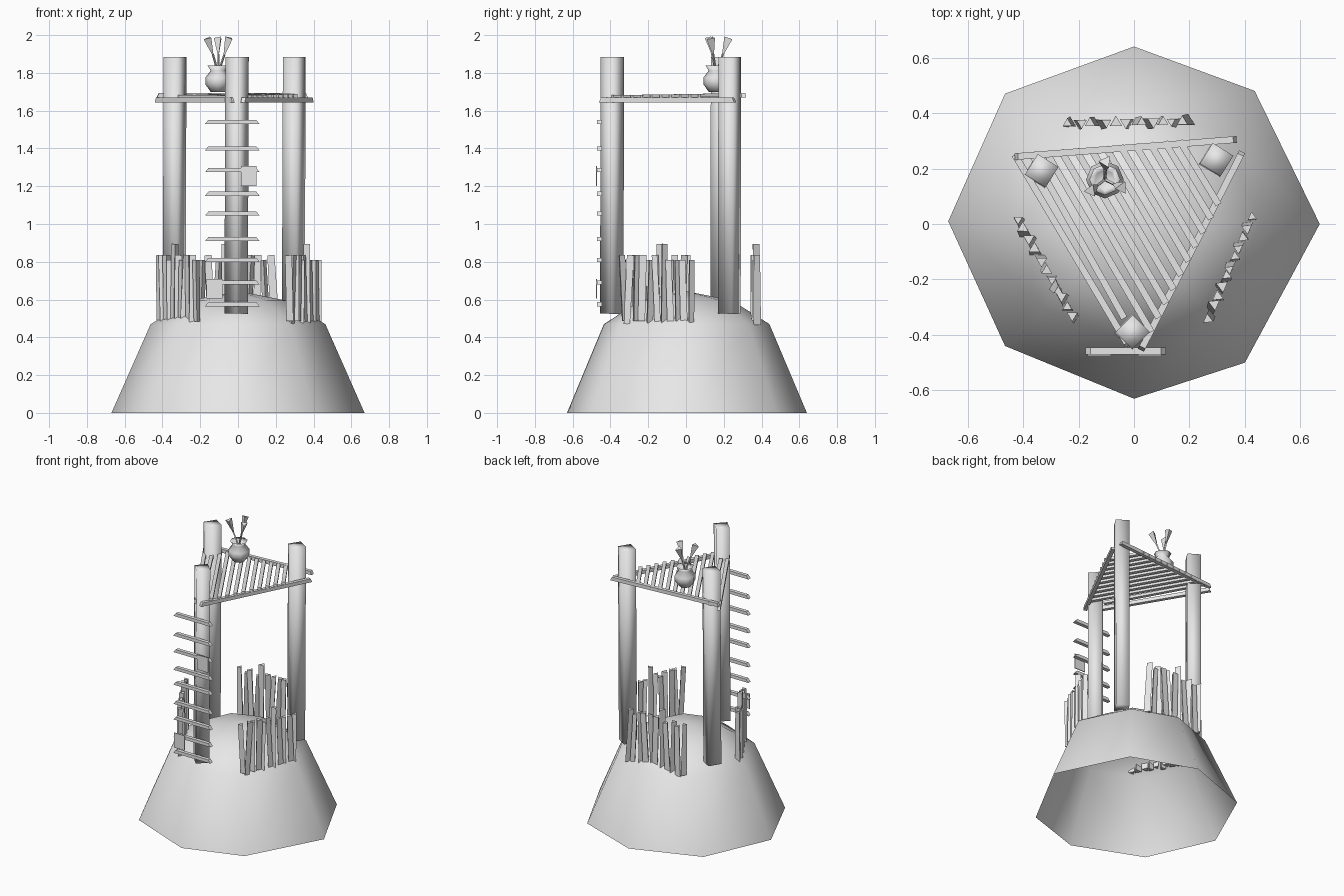
import bpy, bmesh, math, random
from mathutils import Vector, Matrix

random.seed(4)
cube = bpy.data.objects.get("Cube")
if cube:
    bpy.data.objects.remove(cube, do_unlink=True)

clay = bpy.data.materials.new("light_grey")
clay.use_nodes = True
clay.diffuse_color = (0.8, 0.8, 0.8, 1)
clay.node_tree.nodes["Principled BSDF"].inputs["Base Color"].default_value = (0.8, 0.8, 0.8, 1)


def finish(name, bm, smooth=False):
    bmesh.ops.recalc_face_normals(bm, faces=bm.faces)
    for f in bm.faces:
        f.smooth = smooth
    mesh = bpy.data.meshes.new(name)
    bm.to_mesh(mesh)
    bm.free()
    mesh.materials.append(clay)
    ob = bpy.data.objects.new(name, mesh)
    bpy.context.collection.objects.link(ob)
    return ob


def prism(bm, a, b, r1, r2, sides, spin=0.0):
    """Tapered prism running from point a to point b."""
    a, b = Vector(a), Vector(b)
    d = b - a
    m = (Matrix.Translation((a + b) / 2) @ Vector((0, 0, 1)).rotation_difference(d).to_matrix().to_4x4()
         @ Matrix.Rotation(spin, 4, 'Z'))
    bmesh.ops.create_cone(bm, cap_ends=True, segments=sides, radius1=r1, radius2=r2,
                          depth=d.length, matrix=m)


def beam(bm, a, b, width, height, bevel=0.0):
    """Horizontal bar from a to b, with its top edge shortened by bevel."""
    a, b = Vector(a), Vector(b)
    along = (b - a).normalized()
    side = Vector((-along.y, along.x, 0)).normalized() * width / 2
    up = Vector((0, 0, height / 2))
    cut = along * bevel
    ends = []
    for p, c in ((a, cut), (b, -cut)):
        ends.append([bm.verts.new(v) for v in
                     (p - side - up, p + side - up, p + side + up + c, p - side + up + c)])
    bm.faces.new(ends[0])
    bm.faces.new(ends[1])
    for i in range(4):
        j = (i + 1) % 4
        bm.faces.new((ends[0][i], ends[0][j], ends[1][j], ends[1][i]))


# Hill: open eight-sided shell with a low dome
bm = bmesh.new()
base = [(0.67, 0), (0.435, 0.48), (0, 0.64), (-0.465, 0.47),
        (-0.67, 0.01), (-0.465, -0.44), (0, -0.63), (0.4, -0.5)]
rings = [[bm.verts.new((x * k, y * k, z)) for x, y in base]
         for k, z in ((1, 0), (0.69, 0.47), (0.38, 0.595))]
peak = bm.verts.new((0, 0, 0.645))
for i in range(8):
    j = (i + 1) % 8
    for low, high in zip(rings, rings[1:]):
        bm.faces.new((low[i], low[j], high[j], high[i]))
    bm.faces.new((rings[2][i], rings[2][j], peak))
finish("hill", bm, True)

# Three square posts
for name, x, y, spin in (("front_post", -0.005, -0.39, 0),
                         ("back_right_post", -0.333, 0.192, 13),
                         ("back_left_post", 0.298, 0.232, 13)):
    bm = bmesh.new()
    prism(bm, (x - 0.005, y - 0.003, 0.525), (x, y, 1.885), 0.062, 0.062, 4, math.radians(spin))
    finish(name, bm, True)

# Platform frame
for name, a, b in (("back_beam", (-0.43, 0.243, 1.682), (0.37, 0.305, 1.682)),
                   ("right_beam", (-0.43, 0.25, 1.657), (-0.02, -0.44, 1.657)),
                   ("left_beam", (0.39, 0.26, 1.657), (0.025, -0.455, 1.657))):
    bm = bmesh.new()
    beam(bm, a, b, 0.024, 0.025, 0.012)
    finish(name, bm)

# Platform slats, parallel to the right beam and ending on the left beam
bm = bmesh.new()
for i in range(11):
    t = i / 10
    back = Vector((-0.37, 0.255, 1.675)).lerp(Vector((0.165, 0.3, 1.685)), t)
    front = Vector((0.035, -0.44, 1.672)).lerp(Vector((0.305, 0.07, 1.68)), t)
    if i == 0:
        front = Vector((-0.035, -0.34, 1.672))
    beam(bm, back, front, 0.024, 0.018)
finish("platform_slats", bm)

# Ladder rungs and two small plates
bm = bmesh.new()
for z in (0.575, 0.69, 0.81, 0.92, 1.055, 1.16, 1.285, 1.40, 1.54):
    beam(bm, (-0.175, -0.458, z), (0.115, -0.458, z), 0.025, 0.022, 0.018)
finish("ladder_rungs", bm)
bm = bmesh.new()
for x, z in ((0.057, 1.255), (-0.125, 0.657)):
    beam(bm, (x - 0.042, -0.473, z), (x + 0.042, -0.473, z), 0.005, 0.105)
finish("ladder_plates", bm)

# Fences of tapered three-sided stakes, some capped with a taller peg
for name, a, b in (("right_fence", (-0.415, 0.01), (-0.22, -0.335)),
                   ("back_fence", (-0.235, 0.363), (0.185, 0.37)),
                   ("left_fence", (0.425, 0.025), (0.27, -0.335))):
    bm = bmesh.new()
    a, b = Vector((*a, 0)), Vector((*b, 0))
    along = (b - a).normalized()
    heading = math.atan2(along.y, along.x)
    count = 11
    for i in range(count):
        p = a.lerp(b, i / (count - 1))
        lean = along * random.uniform(-0.012, 0.012)
        low = p - lean + Vector((0, 0, random.uniform(0.46, 0.49)))
        top = 0.895 if i == 4 else random.choice((0.81, 0.835, 0.835))
        high = p + lean + Vector((0, 0, top))
        prism(bm, low, high, random.uniform(0.019, 0.027), random.uniform(0.018, 0.025), 3, heading + i % 2 * math.pi)
    finish(name, bm)

# Pot: lathed eight-sided profile
cx, cy = -0.105, 0.16
bm = bmesh.new()
profile = ((0.04, 1.7), (0.068, 1.74), (0.068, 1.775), (0.04, 1.812), (0.056, 1.838), (0.035, 1.81))
loops = [[bm.verts.new((cx + r * math.cos(k * math.tau / 8), cy + r * math.sin(k * math.tau / 8), z))
          for k in range(8)] for r, z in profile]
for low, high in zip(loops, loops[1:]):
    for k in range(8):
        bm.faces.new((low[k], low[k - 1], high[k - 1], high[k]))
bm.faces.new(loops[0])
bm.faces.new(loops[-1])
pot = finish("pot", bm, True)

# Flared stalks in the pot
bm = bmesh.new()
for dx, dy in ((-0.052, -0.04), (0.062, -0.03), (0.003, 0.065)):
    foot = Vector((cx - dx * 0.2, cy - dy * 0.2, 1.76))
    tip = Vector((cx + dx, cy + dy, 1.985))
    neck = foot.lerp(tip, 0.62)
    prism(bm, foot, neck, 0.006, 0.006, 4)
    prism(bm, neck, tip, 0.005, 0.026, 3, math.atan2(dy, dx))
finish("stalks", bm)
